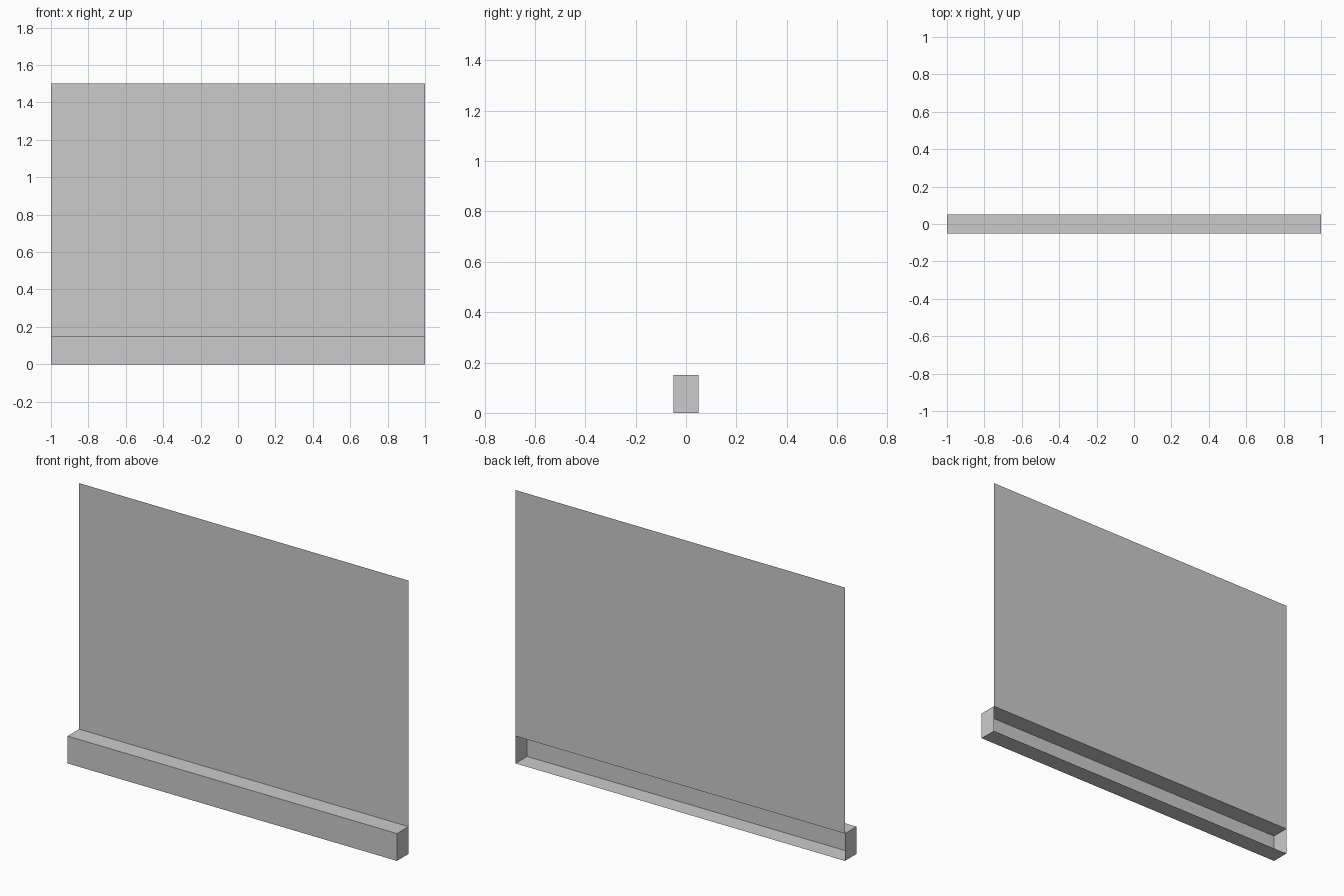
import bpy, bmesh

if "Cube" in bpy.data.objects:
    bpy.data.objects.remove(bpy.data.objects["Cube"])

W, D, H, TOP = 1.0, 0.05, 0.15, 1.5  # half width, half depth, base height, panel top


def make_object(name, bm):
    mesh = bpy.data.meshes.new(name)
    bm.to_mesh(mesh)
    bm.free()
    obj = bpy.data.objects.new(name, mesh)
    bpy.context.collection.objects.link(obj)
    return obj


# Base: thin-walled box with an open back
bm = bmesh.new()
bmesh.ops.create_cube(bm, size=1)
bmesh.ops.scale(bm, vec=(2 * W, 2 * D, H), verts=bm.verts)
bmesh.ops.translate(bm, vec=(0, 0, H / 2), verts=bm.verts)
back = [f for f in bm.faces if f.normal.y > 0.9]
bmesh.ops.delete(bm, geom=back, context='FACES_ONLY')
make_object("base_box", bm)

# Upright sheet rising from the back edge of the base
bm = bmesh.new()
bm.faces.new([bm.verts.new(p) for p in
              ((-W, D, H), (W, D, H), (W, D, TOP), (-W, D, TOP))])
make_object("back_panel", bm)
